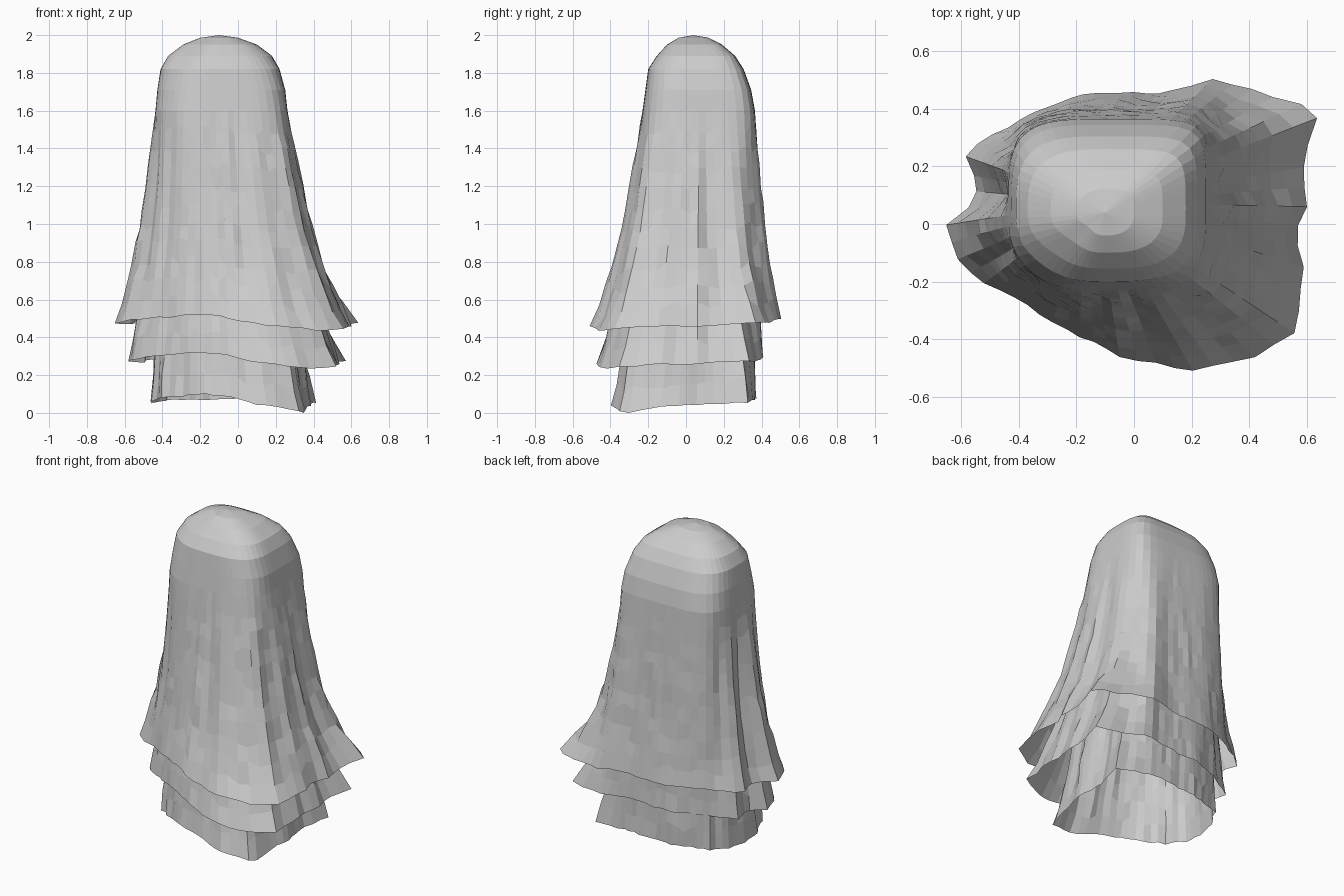
import bpy, bmesh, math, random

if "Cube" in bpy.data.objects:
    bpy.data.objects.remove(bpy.data.objects["Cube"])

random.seed(4)
COLS = 60
CX, CY = -0.05, 0.06

# hem outlines seen from above
OUTER = [(.65, .40), (.45, .455), (.27, .51), (.14, .46), (-.17, .455), (-.36, .38), (-.52, .30),
         (-.585, .25), (-.56, .16), (-.54, .08), (-.65, 0), (-.62, -.13), (-.55, -.19), (-.30, -.33),
         (-.05, -.46), (.20, -.51), (.42, -.46), (.58, -.37), (.575, -.25), (.60, -.17),
         (.56, -.03), (.61, .04), (.595, .18), (.60, .28)]
MIDDLE = [(x * .9, y * (.94 if y < 0 else .83)) for x, y in OUTER]
INNER = [(.42, .33), (.2, .37), (-.15, .36), (-.38, .29), (-.45, .15), (-.46, -.08), (-.41, -.2),
         (-.15, -.35), (.15, -.395), (.34, -.35), (.36, -.2), (.39, -.08), (.37, .15)]

# rise and fall of the hem by direction (degrees, offset)
HEM_WAVE = [(0, -.01), (30, .005), (60, .035), (90, .02), (135, .02), (180, 0), (215, .03),
            (250, .05), (265, .04), (290, -.01), (315, -.035), (340, -.01), (360, -.01)]

# rounded-box head: z, x min, x max, y min, y max, squareness
HEAD = [(1.986, -.20, .00, -.04, .12, 2.4), (1.95, -.29, .10, -.10, .19, 2.7),
        (1.89, -.37, .18, -.155, .26, 3.0), (1.82, -.41, .22, -.20, .305, 3.3),
        (1.71, -.427, .25, -.215, .345, 3.6), (1.60, -.437, .262, -.23, .365, 3.8)]

# soft vertical creases: direction, width (degrees), depth
CREASES = [(203, 7, .035), (222, 6, .02), (332, 8, .03), (8, 6, .025), (40, 7, .02),
           (150, 7, .025), (172, 6, .03), (283, 5, .015), (262, 5, .012), (310, 5, .015)]


def lerp(a, b, f):
    return a + (b - a) * f


def bump(deg, centre, width):
    return math.exp(-(((deg - centre + 180) % 360 - 180) / width) ** 2)


def wave(deg):
    for (a, u), (b, v) in zip(HEM_WAVE, HEM_WAVE[1:]):
        if a <= deg <= b:
            return lerp(u, v, (deg - a) / (b - a))


def outline_point(outline, deg):
    """Point of a star-shaped outline in a given direction."""
    pts = sorted((math.degrees(math.atan2(y - CY, x - CX)) % 360, x, y) for x, y in outline)
    pts = [(pts[-1][0] - 360, *pts[-1][1:])] + pts + [(pts[0][0] + 360, *pts[0][1:])]
    for p, q in zip(pts, pts[1:]):
        if p[0] <= deg <= q[0]:
            f = (deg - p[0]) / max(q[0] - p[0], 1e-6)
            return lerp(p[1], q[1], f), lerp(p[2], q[2], f)


def head_point(ring, deg, inset):
    """Rounded rectangle, squarer at the back right and rounder at the front left."""
    z, x0, x1, y0, y1, n = ring
    c, s = math.cos(math.radians(deg)), math.sin(math.radians(deg))
    n += 2.2 * bump(deg, 42, 35) - 1.0 * bump(deg, 220, 40)
    a, b = (x1 - x0) / 2 - inset, (y1 - y0) / 2 - inset
    r = (abs(c / a) ** n + abs(s / b) ** n) ** (-1 / n)
    return (x0 + x1) / 2 + r * c, (y0 + y1) / 2 + r * s


def crease(deg, t):
    """Inward pull, strongest halfway down the drape."""
    total = sum(depth * bump(deg, d, w) for d, w, depth in CREASES)
    return total * math.sin(math.pi * min(1, t * .95)) ** .8


def cloth_layer(name, outline, hem_z, inset, rows, dip):
    bm = bmesh.new()
    rings = []
    # head cap
    apex = bm.verts.new((-.1, .04, 2 - inset))
    for ring in HEAD:
        rings.append([bm.verts.new((*head_point(ring, k * 360 / COLS, inset), ring[0] - inset))
                      for k in range(COLS)])
    # hanging drape, flaring towards the hem; the back right corner kicks out late
    for i in range(1, rows + 1):
        t = i / rows
        row = []
        for k in range(COLS):
            deg = k * 360 / COLS
            flare = lerp(.7 * t + .3 * t ** 4, .5 * t + .5 * t ** 5, bump(deg, 28, 18))
            hx, hy = head_point(HEAD[-1], deg, inset)
            ox, oy = outline_point(outline, deg)
            low = hem_z + wave(deg) - dip * bump(deg, 318, 9)
            pull = crease(deg, t) + random.uniform(-.007, .007) * t
            a = math.radians(deg)
            slip = random.uniform(-.025, .025) if i < rows else random.uniform(-.005, .005)
            row.append(bm.verts.new((lerp(hx, ox, flare) - pull * math.cos(a),
                                     lerp(hy, oy, flare) - pull * math.sin(a),
                                     max(0, lerp(HEAD[-1][0] - inset, low, t) + slip))))
        rings.append(row)
    # skin
    for k in range(COLS):
        j = (k + 1) % COLS
        bm.faces.new((apex, rings[0][k], rings[0][j]))
        for up, dn in zip(rings, rings[1:]):
            bm.faces.new((up[k], dn[k], dn[j], up[j]))
    bmesh.ops.recalc_face_normals(bm, faces=bm.faces)
    mesh = bpy.data.meshes.new(name)
    bm.to_mesh(mesh)
    bm.free()
    obj = bpy.data.objects.new(name, mesh)
    bpy.context.collection.objects.link(obj)
    return obj


# three nested sheets, each longer and narrower than the one above it
cloth_layer("outer_sheet", OUTER, .47, 0, 11, 0)
cloth_layer("middle_sheet", MIDDLE, .27, .012, 12, 0)
cloth_layer("inner_sheet", INNER, .05, .024, 13, .02)
